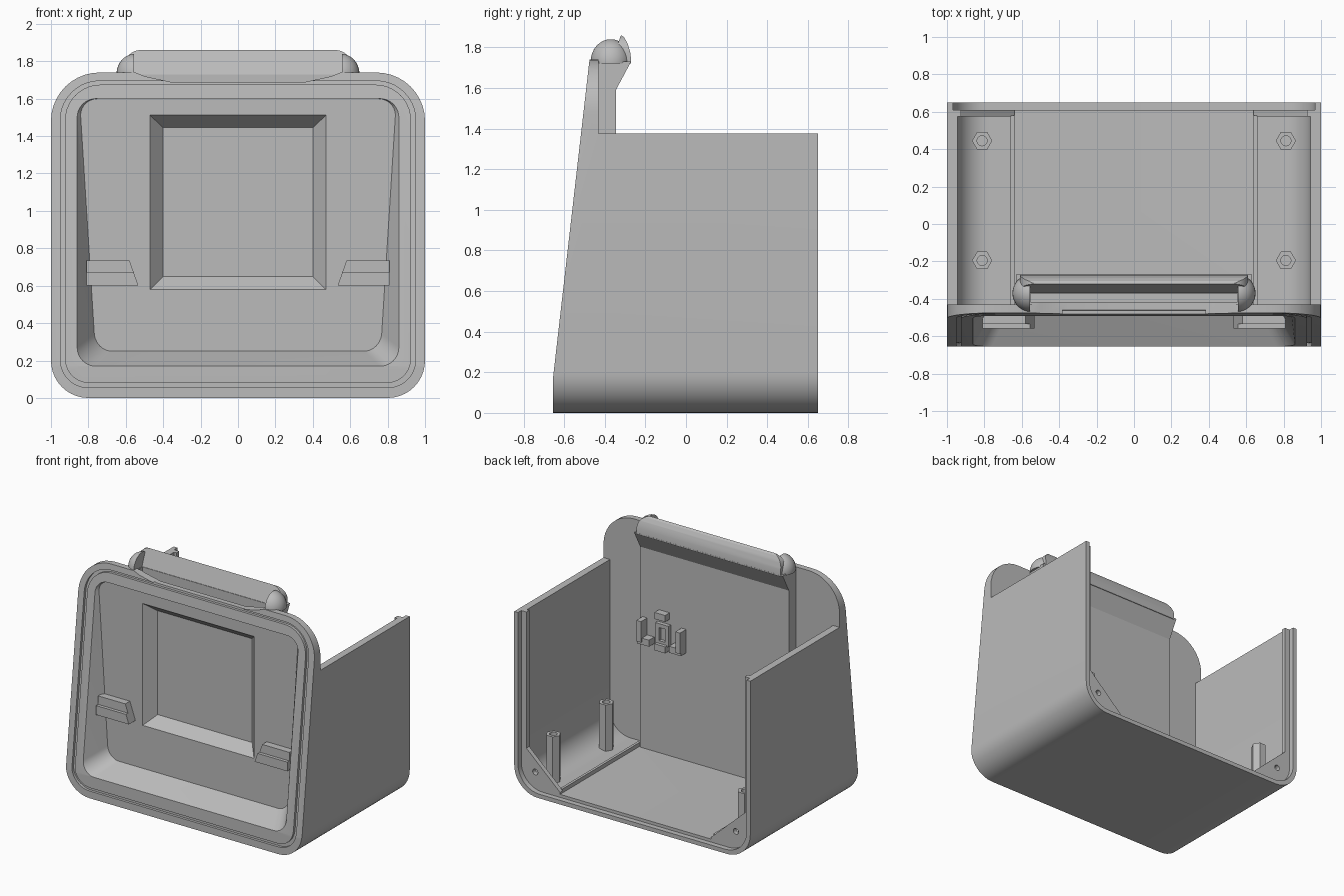
import bpy, bmesh, math
from mathutils import Matrix, Vector

if "Cube" in bpy.data.objects:
    bpy.data.objects.remove(bpy.data.objects["Cube"], do_unlink=True)

grey = bpy.data.materials.new("warm_grey_plastic")
grey.use_nodes = True
TONE = (0.5, 0.5, 0.5, 1)
grey.diffuse_color = TONE
grey.node_tree.nodes["Principled BSDF"].inputs["Base Color"].default_value = TONE


def make(name, bm):
    bmesh.ops.recalc_face_normals(bm, faces=bm.faces)
    mesh = bpy.data.meshes.new(name)
    bm.to_mesh(mesh)
    bm.free()
    mesh.materials.append(grey)
    ob = bpy.data.objects.new(name, mesh)
    bpy.context.collection.objects.link(ob)
    return ob


def loft(name, loops, closed=False):
    """Skin a row of equal point loops; cap the ends, or join last to first."""
    bm = bmesh.new()
    rows = [[bm.verts.new(p) for p in loop] for loop in loops]
    pairs = list(zip(rows, rows[1:])) + ([(rows[-1], rows[0])] if closed else [])
    for a, b in pairs:
        for i in range(len(a)):
            j = (i + 1) % len(a)
            bm.faces.new((a[i], a[j], b[j], b[i]))
    if not closed:
        bm.faces.new(rows[0])
        bm.faces.new(rows[-1])
    return make(name, bm)


def prism_y(name, pts, y0, y1):
    return loft(name, [[(x, y, z) for x, z in pts] for y in (y0, y1)])


def prism_x(name, pts, x0, x1):
    return loft(name, [[(x, y, z) for y, z in pts] for x in (x0, x1)])


def box(name, x0, x1, y0, y1, z0, z1):
    return prism_x(name, [(y0, z0), (y1, z0), (y1, z1), (y0, z1)], x0, x1)


def rounded(half, z0, z1, low, high, steps=10):
    """Rounded rectangle in x and z with separate lower and upper radii."""
    pts = []
    for k, (sx, cz, r) in enumerate(((1, z1 - high, high), (-1, z1 - high, high),
                                     (-1, z0 + low, low), (1, z0 + low, low))):
        for i in range(steps + 1):
            a = (k + i / steps) * math.pi / 2
            pts.append((sx * (half - r) + r * math.cos(a), cz + r * math.sin(a)))
    return pts


def cylinder(name, radius, depth, sides, place, rot=Matrix()):
    bm = bmesh.new()
    bmesh.ops.create_cone(bm, cap_ends=True, segments=sides, radius1=radius, radius2=radius,
                          depth=depth, matrix=Matrix.Translation(place) @ rot)
    return make(name, bm)


def combine(ob, tool, operation):
    mod = ob.modifiers.new("shape", 'BOOLEAN')
    mod.object, mod.operation, mod.solver = tool, operation, 'EXACT'
    bpy.context.view_layer.update()
    deps = bpy.context.evaluated_depsgraph_get()
    mesh = bpy.data.meshes.new_from_object(ob.evaluated_get(deps))
    ob.modifiers.clear()
    ob.data = mesh
    bpy.data.objects.remove(tool, do_unlink=True)


def cut(ob, tool):
    combine(ob, tool, 'DIFFERENCE')


BACK, PLATE, FLOOR, BEND, TOP = 0.65, -0.43, -0.48, 0.17, 1.74


def front(z):
    """Depth of the leaning front face at a height."""
    return -0.655 + 0.18 * max(0, z - BEND) / (TOP - BEND)


# Shell: front outline crossed with the side profile, then hollowed
housing = prism_y("housing", rounded(1, 0, TOP, 0.2, 0.26), -0.9, 0.9)
side = [(front(0), -0.1), (BACK, -0.1), (BACK, 1.375), (PLATE, 1.375),
        (PLATE, 1.9), (front(1.9), 1.9), (front(BEND), BEND)]
combine(housing, prism_x("side_profile", side, -1.2, 1.2), 'INTERSECT')
cut(housing, prism_y("cavity", rounded(0.945, 0.055, 2.2, 0.17, 0.1), PLATE, 1))
cut(housing, prism_y("back_rabbet", rounded(0.968, 0.032, 2.2, 0.18, 0.1), 0.61, 1))

# Thick rear panel that flares out under the slot
panel = [(PLATE - 0.02, 0.04), (-0.345, 0.04), (-0.345, 1.59), (-0.27, 1.73), (PLATE - 0.02, 1.73)]
combine(housing, prism_x("rear_panel", panel, -0.63, 0.63), 'UNION')

# Groove that follows the rim
outer = rounded(0.95, 0.055, 1.695, 0.15, 0.21)
inner = rounded(0.925, 0.08, 1.675, 0.13, 0.19)
cut(housing, loft("rim_groove", [[(x, front(z) + d, z) for x, z in loop] for loop, d in
                                 ((outer, -0.1), (outer, 0.02), (inner, 0.02), (inner, -0.1))], True))

# Deep tapering recess in the front
opening = rounded(0.86, BEND, 1.6, 0.1, 0.1)
floor = []
for x, z in opening:
    t = (1.6 - z) / 1.43
    floor.append((x * (1 - 0.1 * t) * 0.985, FLOOR, z + 0.08 * t))
cut(housing, loft("recess", [[(x, -0.9, z) for x, z in opening],
                             [(x, front(z), z) for x, z in opening], floor]))


# Screen recess with bevelled sides
def frame(half, z0, z1, y):
    return [(-half, y, z0), (half, y, z0), (half, y, z1), (-half, y, z1)]


cut(housing, loft("screen_recess", [frame(0.48, 0.57, 1.52, -0.49), frame(0.4, 0.65, 1.445, -0.4)]))

# Dipped front lip and the narrow slot behind it
dip = [(-0.6, 1.76), (-0.5, 1.72), (-0.36, 1.69), (0.36, 1.69), (0.5, 1.72), (0.6, 1.76)]
cut(housing, prism_y("lip_dip", dip, -0.6, -0.41))
cut(housing, box("slot", -0.55, 0.55, -0.42, -0.372, 1.6, 1.9))

# Tall rear lip of the slot, rounded at the corners
lip = prism_x("rear_lip", [(-0.27, 1.72), (-0.273, 1.77), (-0.288, 1.82), (-0.305, 1.85),
                           (-0.32, 1.86), (-0.372, 1.72)], -0.7, 0.7)
combine(lip, prism_y("lip_outline", rounded(0.61, 1.5, 1.86, 0.05, 0.09), -0.6, 0), 'INTERSECT')

smooth = [housing, lip]
for s, tag in ((1, "left"), (-1, "right")):
    # Half dome at each end of the slot
    bm = bmesh.new()
    bmesh.ops.create_uvsphere(bm, u_segments=32, v_segments=16, radius=0.1,
                              matrix=Matrix.Translation((s * 0.55, -0.37, 1.73)) @ Matrix.Diagonal((1, 1, 1.1, 1)))
    for co, no in (((0, 0, 1.72), (0, 0, -1)), ((s * 0.555, 0, 0), (-s, 0, 0))):
        cutline = bmesh.ops.bisect_plane(bm, geom=bm.verts[:] + bm.edges[:] + bm.faces[:],
                                         plane_co=co, plane_no=no, clear_outer=True)
        edges = [e for e in cutline["geom_cut"] if isinstance(e, bmesh.types.BMEdge)]
        bmesh.ops.holes_fill(bm, edges=[e for e in bm.edges if e.is_boundary] or edges)
    smooth.append(make(tag + "_slot_end", bm))

    # Stepped tabs beside the screen
    for part, depth, z0, z1 in (("upper", -0.535, 0.665, 0.735), ("lower", -0.56, 0.6, 0.67)):
        pts = [(s * (0.58 - 0.35 * (0.735 - z1)), z1), (s * 0.81, z1),
               (s * 0.81, z0), (s * (0.58 - 0.35 * (0.735 - z0)), z0)]
        prism_y(f"{tag}_{part}_tab", pts, depth, FLOOR + 0.01)

    # Rear corner gusset with a screw hole
    gusset = prism_y(tag + "_gusset", [(s * 0.955, 0.36), (s * 0.64, 0.07), (s * 0.64, 0.04),
                                       (s * 0.85, 0.04), (s * 0.955, 0.16)], 0.575, 0.61)
    cut(gusset, cylinder("screw_hole", 0.022, 0.2, 20, (s * 0.85, 0.6, 0.17),
                         Matrix.Rotation(math.pi / 2, 4, 'X')))

    # Vertical rail inside the wall and long rib on the floor
    xs = sorted((s * 0.925, s * 0.955))
    box(tag + "_wall_rail", *xs, 0.575, 0.61, 0.2, 1.375)
    xs = sorted((s * 0.64, s * 0.66))
    box(tag + "_floor_rib", *xs, PLATE, 0.58, 0.04, 0.085)

    # Hexagonal screw posts
    for y, place in ((0.445, "rear"), (-0.195, "front")):
        post = cylinder(f"{tag}_{place}_post", 0.054, 0.38, 6, (s * 0.812, y, 0.22),
                        Matrix.Rotation(math.pi / 6, 4, 'Z'))
        cut(post, cylinder("post_hole", 0.027, 0.2, 20, (s * 0.812, y, 0.41)))

# Small board clips on the back of the rear panel
Y0 = -0.355
for x, end, tag in ((0.61, 0.57, "left"), (0.24, 0.28, "right")):
    a, b = sorted((x, end))
    box(tag + "_clip_side", a, b, Y0, -0.27, 0.9, 1.06)
    a, b = sorted((x, x + (end - x) * 2.5))
    box(tag + "_clip_foot", a, b, Y0, -0.28, 0.88, 0.93)
bracket = box("clip_frame", 0.37, 0.48, Y0, -0.315, 0.9, 1.06)
cut(bracket, box("clip_window", 0.4, 0.45, -0.34, 0, 0.93, 1.03))
for z in (0.86, 1.1):
    box("clip_tab", 0.38, 0.47, Y0, -0.29, z, z + 0.05)

bpy.ops.object.select_all(action='DESELECT')
for ob in smooth:
    ob.select_set(True)
bpy.context.view_layer.objects.active = housing
bpy.ops.object.shade_smooth_by_angle(angle=math.radians(25))
